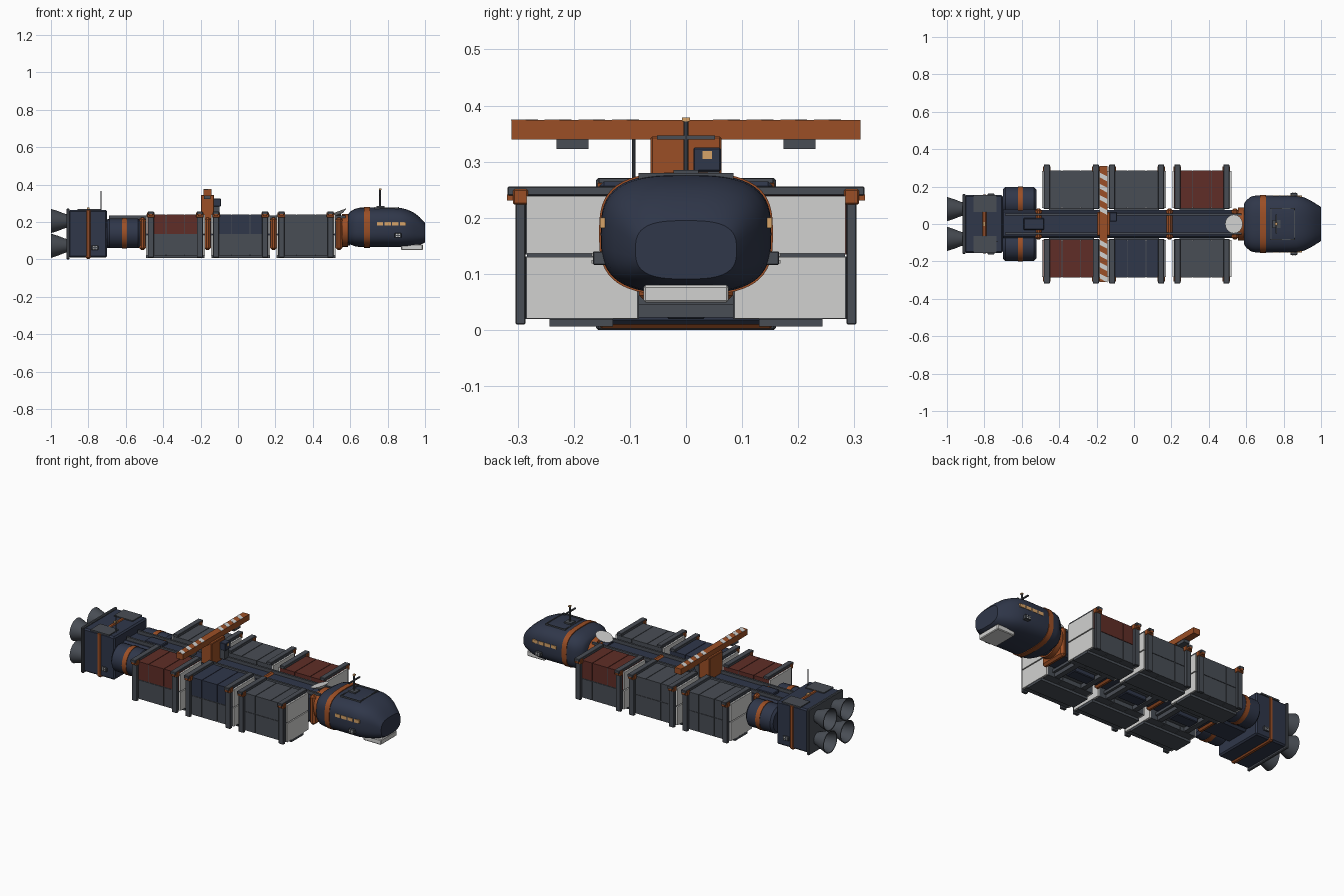
import bpy, bmesh, math
from mathutils import Vector

if "Cube" in bpy.data.objects:
    bpy.data.objects.remove(bpy.data.objects["Cube"])

def material(name, c):
    m = bpy.data.materials.new(name)
    m.diffuse_color = (*c, 1)
    m.use_nodes = True
    m.node_tree.nodes["Principled BSDF"].inputs["Base Color"].default_value = m.diffuse_color
    return m

NAVY = material("navy", (.029, .038, .068))
GREY = material("slate grey", (.066, .075, .09))
ORANGE = material("burnt orange", (.33, .078, .019))
RED = material("dull red", (.115, .027, .02))
WHITE = material("off white", (.64, .64, .63))
TAN = material("lamp tan", (.68, .37, .14))

def mesh_object(name, bm, mat, smooth=None):
    bmesh.ops.recalc_face_normals(bm, faces=bm.faces[:])
    me = bpy.data.meshes.new(name)
    bm.to_mesh(me)
    bm.free()
    me.materials.append(mat)
    ob = bpy.data.objects.new(name, me)
    bpy.context.collection.objects.link(ob)
    if smooth:
        bpy.context.view_layer.objects.active = ob
        ob.select_set(True)
        bpy.ops.object.shade_smooth_by_angle(angle=math.radians(smooth))
        ob.select_set(False)
    return ob

def box(name, x, y, z, mat, bevel=0):
    """Box from (min, max) ranges."""
    bm = bmesh.new()
    bmesh.ops.create_cube(bm, size=1)
    for v in bm.verts:
        v.co = Vector([(r[0] + r[1]) / 2 + c * (r[1] - r[0]) for r, c in zip((x, y, z), v.co)])
    if bevel:
        bmesh.ops.bevel(bm, geom=bm.edges[:], offset=bevel, segments=1, affect='EDGES')
    return mesh_object(name, bm, mat)

def sides(r):
    """Range on the +y side and its mirror."""
    return (("left", r), ("right", (-r[1], -r[0])))

def loft(name, rings, mat, cap=True, smooth=35):
    bm = bmesh.new()
    rows = [[bm.verts.new(p) for p in ring] for ring in rings]
    n = len(rows[0])
    for a, b in zip(rows, rows[1:]):
        for i in range(n):
            bm.faces.new((a[i], a[(i + 1) % n], b[(i + 1) % n], b[i]))
    if cap:
        bm.faces.new(rows[0])
        bm.faces.new(rows[-1])
    return mesh_object(name, bm, mat, smooth)

def lathe_x(name, profile, y, z, mat, n=32, cap=True):
    """Turn (x, radius) points round an axis along x."""
    rings = [[(x, y + r * math.cos(i * math.tau / n), z + r * math.sin(i * math.tau / n))
              for i in range(n)] for x, r in profile]
    return loft(name, rings, mat, cap)

def rod(name, a, b, r, mat, n=10, r2=None):
    a, b = Vector(a), Vector(b)
    q = (b - a).to_track_quat('Z', 'Y')
    rings = [[p + q @ Vector((s * math.cos(i * math.tau / n), s * math.sin(i * math.tau / n), 0))
              for i in range(n)] for p, s in ((a, r), (b, r2 or r))]
    return loft(name, rings, mat)

# Crew module: superelliptic sections along x
def section(x, w, z0, z1, e=3.0, n=56):
    zc, h, out = (z0 + z1) / 2, (z1 - z0) / 2, []
    for i in range(n):
        c, s = math.cos(i * math.tau / n), math.sin(i * math.tau / n)
        out.append((x, w * math.copysign(abs(c) ** (2 / e), c), zc + h * math.copysign(abs(s) ** (2 / e), s)))
    return out

HULL = [(.588, .108, .09, .24), (.6, .126, .08, .255), (.625, .146, .07, .27), (.65, .152, .066, .276),
        (.83, .152, .065, .278), (.87, .151, .065, .275), (.905, .144, .067, .266),
        (.94, .128, .071, .25), (.97, .11, .077, .227), (.992, .096, .086, .204), (1.0, .09, .091, .195)]
loft("crew_module", [section(*h) for h in HULL], NAVY, smooth=40)
loft("crew_module_band", [section(.675, .155, .062, .281), section(.705, .155, .062, .281)], ORANGE)
for s in (-1, 1):
    for i in range(4):
        x = .742 + i * .041
        y = sorted((s * .144, s * (.1535 if i < 3 else .153)))
        box("cabin_window", (x, x + .034), y, (.182, .201), TAN)
box("chin_sensor_pad", (.872, .988), (-.076, .076), (.049, .08), WHITE, .004)

# Roof hatch frame and mast
for y in (-.085, .08):
    box("hatch_frame_side", (.73, .86), (y, y + .005), (.268, .2785), GREY)
for x in (.73, .855):
    box("hatch_frame_end", (x, x + .005), (-.085, .085), (.268, .2795), GREY)
box("mast_foot", (.74, .782), (-.022, .022), (.275, .285), GREY)
rod("mast", (.76, 0, .28), (.76, 0, .375), .005, GREY)
box("mast_crossbar", (.756, .764), (-.052, .052), (.34, .347), GREY)
box("mast_lamp", (.754, .766), (-.007, .007), (.372, .379), TAN)

# Thruster blocks with small white ports
def thruster(x, y, z):
    for side, r in sides((y - .025, y)):
        box("thruster_" + side, (x - .018, x + .018), r, (z - .012, z + .012), GREY, .002)
        s = 1 if r[1] > 0 else -1
        for dx in (-.007, .007):
            for dz in (-.006, .006):
                yy = sorted((s * y, s * (y + .002)))
                box("thruster_port", (x + dx - .004, x + dx + .004), yy, (z + dz - .003, z + dz + .003), WHITE)

thruster(.855, .166, .128)
thruster(-.765, .162, .062)

# Neck between crew module and spine
lathe_x("neck", [(.5, .075), (.6, .075)], 0, .15, NAVY)
lathe_x("neck_collar", [(.555, .088), (.588, .088)], 0, .155, ORANGE)

# Spine with rails, collars and keel boxes
box("spine", (-.71, .54), (-.075, .075), (.06, .215), NAVY, .012)
for side, r in sides((.045, .057)):
    box("spine_rail_" + side, (-.69, .575), r, (.215, .234), GREY)
box("spine_hatch", (-.59, -.48), (-.032, .032), (.21, .23), NAVY, .004)
for x in (-.51, -.163, .19, .54):
    box("spine_collar", (x - .018, x + .018), (-.084, .084), (.05, .224), ORANGE, .012)
for i in range(3):
    c = -.335 + i * .349
    box("keel_tray", (c - .12, c + .12), (-.085, .085), (.045, .062), GREY)
    box("keel_box", (c - .07, c + .07), (-.035, .035), (.02, .06), NAVY, .004)
    for x in (-.09, .09):
        box("cross_arm", (c + x - .015, c + x + .015), (-.13, .13), (.022, .05), GREY)

# Cargo bays: two stacked containers per side in a clamp frame
LIDS = {"left": (GREY, GREY, RED), "right": (RED, NAVY, GREY)}
for i in range(3):
    c = -.335 + i * .349
    for side, r in sides((.084, .286)):
        s = 1 if side == "left" else -1
        box("container_core", (c - .15, c + .15), (r[0] + .003, r[1] - .003), (.023, .237), GREY)
        for z, mat in (((.02, .131), GREY), ((.135, .24), LIDS[side][i])):
            for k in range(3):
                x = c - .15 + k * .1
                box("container_panel", (x + .0015, x + .0985), r, z, mat)
            for e in (-1, 1):
                xs = sorted((c + e * .148, c + e * .158))
                box("container_end", xs, (r[0] + .002, r[1] - .002), (z[0] + .001, z[1] - .001), WHITE)
        yr = sorted((s * .13, s * .243))
        box("landing_runner", (c - .157, c + .157), yr, (.006, .02), GREY)
        for e in (-1, 1):
            x = c + e * .131
            xr = (x - .016, x + .016)
            box("frame_post", xr, sorted((s * .286, s * .304)), (.01, .245), GREY, .002)
            box("frame_beam", xr, sorted((s * .08, s * .318)), (.24, .256), GREY, .002)
            box("frame_corner", (x - .02, x + .02), sorted((s * .282, s * .308)), (.224, .251), ORANGE, .002)
            box("frame_latch", (x - .01, x + .01), sorted((s * .3, s * .319)), (.231, .242), ORANGE)

# Crane gantry with hazard stripes, trolleys and cab
box("gantry_tower", (-.198, -.128), (-.063, .063), (.215, .345), ORANGE, .003)
box("gantry_beam", (-.185, -.143), (-.311, .311), (.34, .374), ORANGE)
for i in range(10):
    y = -.29 + i * .06
    if abs(y + .02) < .06:
        continue
    bm = bmesh.new()
    pts = [(-.185, y), (-.143, y - .022), (-.143, y + .004), (-.185, y + .026)]
    f = bm.faces.new([bm.verts.new((px, py, .3735)) for px, py in pts])
    top = bmesh.ops.extrude_face_region(bm, geom=[f])["geom"]
    bmesh.ops.translate(bm, verts=[v for v in top if isinstance(v, bmesh.types.BMVert)], vec=(0, 0, .0015))
    mesh_object("gantry_stripe", bm, WHITE)
for side, r in sides((.174, .231)):
    box("gantry_trolley_" + side, (-.182, -.146), r, (.323, .342), GREY)
box("crane_cab", (-.13, -.092), (.013, .062), (.283, .325), NAVY, .002)
box("crane_cab_window", (-.093, -.09), (.029, .046), (.305, .319), TAN)
box("crane_cab_mount", (-.13, -.1), (.015, .06), (.23, .283), GREY)

# Dish behind the crew module
rod("dish_post", (.54, 0, .22), (.54, 0, .245), .01, GREY)
rod("dish", (.54, 0, .24), (.534, 0, .256), .022, WHITE, 24, .05)

# Fuel tanks
for s in (-1, 1):
    lathe_x("fuel_tank", [(-.7, .066), (-.688, .079), (-.535, .079), (-.522, .066)], s * .119, .139, NAVY)
    lathe_x("fuel_tank_band", [(-.62, .082), (-.593, .082)], s * .119, .139, ORANGE)

# Engine block with band, roof plates and whip antenna
box("engine_block", (-.905, -.7), (-.154, .154), (.01, .265), NAVY, .008)
box("engine_band", (-.815, -.785), (-.158, .158), (.003, .269), ORANGE, .008)
box("engine_rear_plate", (-.917, -.9), (-.16, .16), (0, .271), GREY, .004)
for side, r in sides((.065, .155)):
    box("engine_roof_plate_" + side, (-.857, -.735), r, (.262, .2705), GREY)
box("engine_lamp", (-.807, -.793), (-.012, .012), (.267, .277), TAN)
rod("whip_antenna", (-.732, -.093, .26), (-.732, -.093, .365), .003, GREY)

# Four hollow nozzles
BELL = [(-.91, .034), (-.93, .04), (-.96, .052), (-1, .065), (-1, .06), (-.96, .047), (-.93, .035), (-.92, .03)]
for y in (-.08, .08):
    for z in (.073, .205):
        lathe_x("engine_nozzle", BELL, y, z, GREY)
